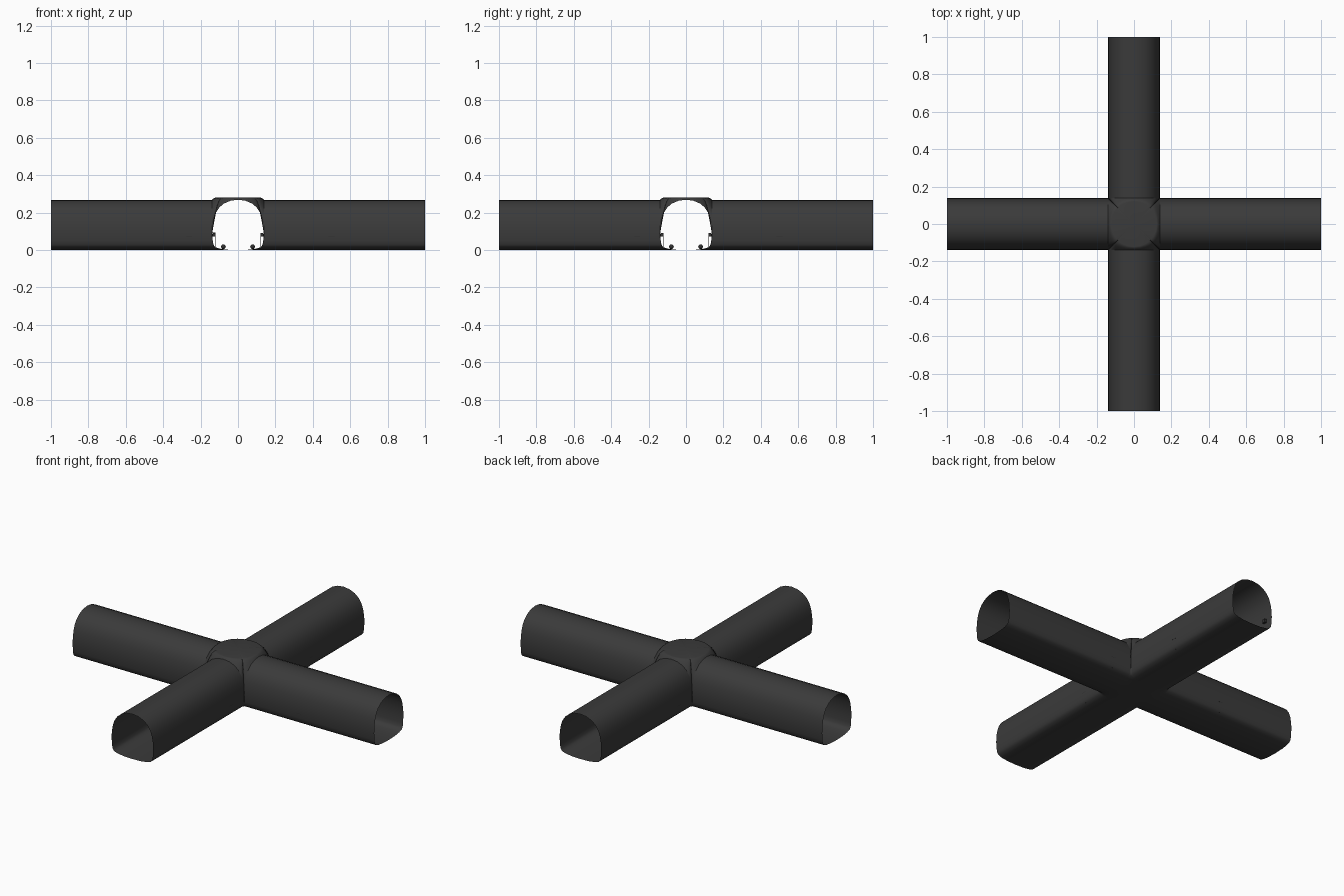
import bpy, bmesh, math
from mathutils import Vector, Matrix

if "Cube" in bpy.data.objects:
    bpy.data.objects.remove(bpy.data.objects["Cube"])

H = 0.138          # half width of a tunnel
TOP = 0.28         # height of the hub roof

# half cross-section: floor centre -> wall, then wall -> crown
FLOOR = [(0, 0.0), (0.06, 0.002), (0.1, 0.008), (0.122, 0.016), (0.131, 0.028), (0.135, 0.05), (H, 0.09)]
ARCH = [(H, 0.09), (0.1365, 0.13), (0.129, 0.17), (0.118, 0.201), (0.1, 0.228),
        (0.075, 0.249), (0.04, 0.264), (0, 0.269)]


def material(name, v):
    m = bpy.data.materials.new(name)
    m.diffuse_color = (v, v, v, 1)
    m.use_nodes = True
    m.node_tree.nodes["Principled BSDF"].inputs["Base Color"].default_value = m.diffuse_color
    return m


concrete = material("dark grey", 0.043)
metal = material("fitting grey", 0.03)


def finish(name, bm, mat, angle=35):
    bmesh.ops.remove_doubles(bm, verts=bm.verts, dist=1e-5)
    me = bpy.data.meshes.new(name)
    bm.to_mesh(me)
    bm.free()
    me.materials.append(mat)
    ob = bpy.data.objects.new(name, me)
    bpy.context.collection.objects.link(ob)
    bpy.ops.object.select_all(action='DESELECT')
    ob.select_set(True)
    bpy.context.view_layer.objects.active = ob
    bpy.ops.object.shade_smooth_by_angle(angle=math.radians(angle))
    return ob


def face(bm, pts):
    bm.faces.new([bm.verts.new(p) for p in pts])


# Tunnel arms: open tubes swept from the hub to the ends
half = FLOOR + ARCH[1:]
loop = half + [(-x, z) for x, z in half[-2:0:-1]]
for i, side in enumerate(("right", "back", "left", "front")):
    rot = Matrix.Rotation(i * math.pi / 2, 4, 'Z')
    bm = bmesh.new()
    for j in range(len(loop)):
        (a, az), (b, bz) = loop[j], loop[(j + 1) % len(loop)]
        face(bm, [rot @ Vector(p) for p in ((H, a, az), (1, a, az), (1, b, bz), (H, b, bz))])
    bmesh.ops.remove_doubles(bm, verts=bm.verts, dist=1e-5)
    bmesh.ops.recalc_face_normals(bm, faces=bm.faces)
    finish(side + "_tunnel", bm, concrete, 50)

# Hub roof: four arches blended up into a round flat cap
edge = ARCH + [(-x, z) for x, z in ARCH[-2::-1]]
STEPS = 6
bm = bmesh.new()


def roof_point(p, t):
    flat = Vector((p.x, p.y, 0))
    q = flat.lerp(flat.normalized() * 0.122, t)
    q.z = p.z + (TOP - p.z) * math.sin(t * math.pi / 2)
    return q


for i in range(4):
    rot = Matrix.Rotation(i * math.pi / 2, 4, 'Z')
    rim = [rot @ Vector((H, -y, z)) for y, z in edge]
    for p, q in zip(rim, rim[1:]):
        for s in range(STEPS):
            t0, t1 = s / STEPS, (s + 1) / STEPS
            face(bm, [roof_point(p, t0), roof_point(q, t0), roof_point(q, t1), roof_point(p, t1)])
        face(bm, [roof_point(p, 1), roof_point(q, 1), (0, 0, TOP)])
finish("hub_roof", bm, concrete, 40)

# Hub floor: crossing of the two floor curves
cut = [(-x, z) for x, z in FLOOR[:0:-1]] + FLOOR
bm = bmesh.new()
for (x0, a0), (x1, a1) in zip(cut, cut[1:]):
    for (y0, b0), (y1, b1) in zip(cut, cut[1:]):
        face(bm, [(x0, y0, min(a0, b0)), (x0, y1, min(a0, b1)),
                  (x1, y1, min(a1, b1)), (x1, y0, min(a1, b0))])
finish("hub_floor", bm, concrete, 50)


# Small wall and floor fittings inside every arm
def box(bm, c, size):
    bmesh.ops.create_cube(bm, size=1, matrix=Matrix.Translation(c) @ Matrix.Diagonal((*size, 1)))


for i, side in enumerate(("right", "back", "left", "front")):
    bm = bmesh.new()
    for s in (-1, 1):
        x = 0.26 if s > 0 else 0.5
        box(bm, (x, s * 0.128, 0.083), (0.03, 0.018, 0.018))      # junction box
        box(bm, (x, s * 0.121, 0.046), (0.006, 0.004, 0.06))      # conduit
        bmesh.ops.create_icosphere(bm, subdivisions=2, radius=0.013,
                                   matrix=Matrix.Translation((x + 0.05, s * 0.078, 0.018)))
    bm.transform(Matrix.Rotation(i * math.pi / 2, 4, 'Z'))
    finish(side + "_fittings", bm, metal)

# Wall box near the mouth of the back tunnel
bm = bmesh.new()
box(bm, (-0.128, 0.95, 0.085), (0.014, 0.02, 0.02))
finish("mouth_box", bm, metal)
